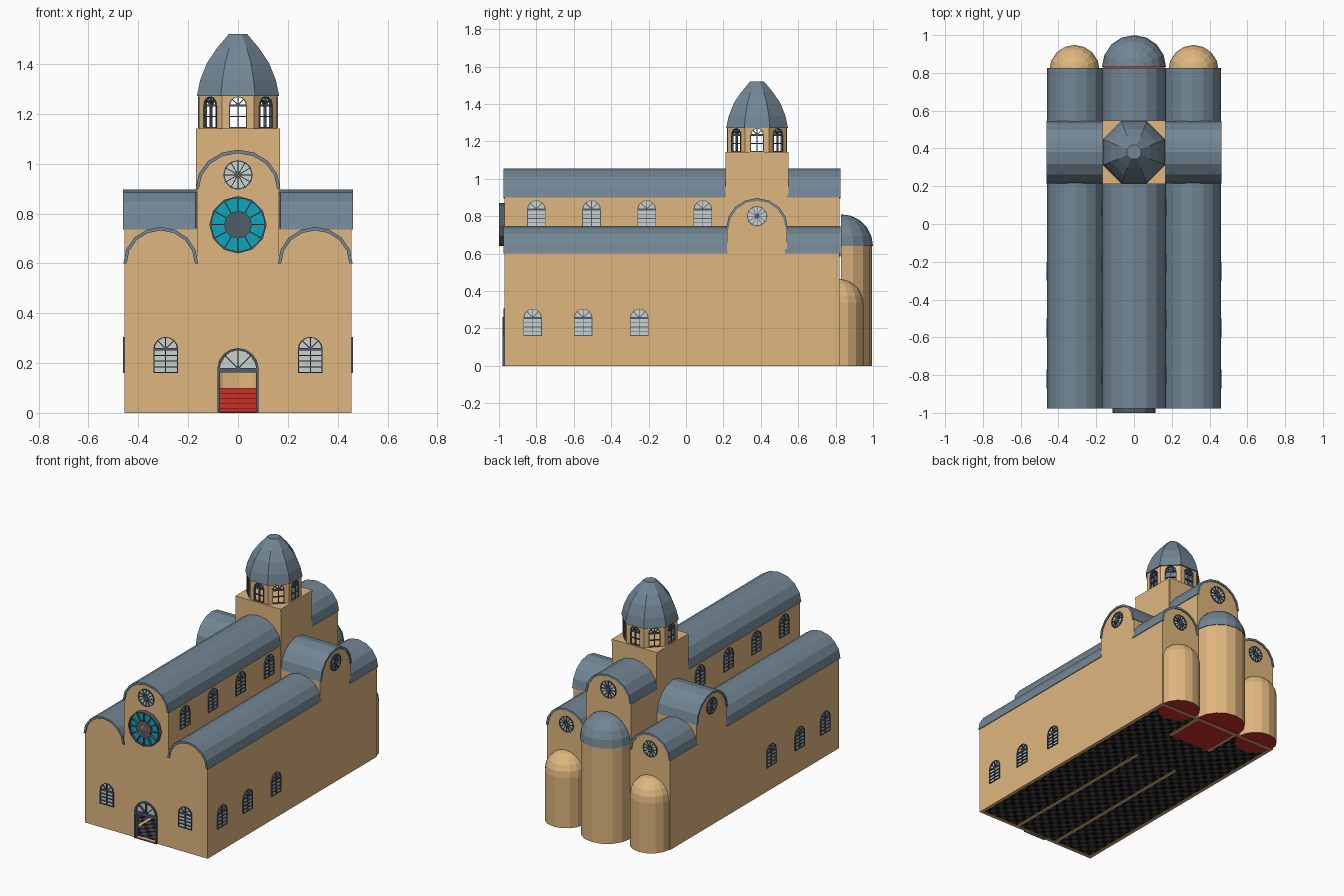
import bpy, bmesh
from math import sin, cos, asin, radians, degrees, tan
from mathutils import Matrix, Vector

if "Cube" in bpy.data.objects:
    bpy.data.objects.remove(bpy.data.objects["Cube"])


def material(name, rgb):
    m = bpy.data.materials.new(name)
    m.diffuse_color = (*rgb, 1)
    m.use_nodes = True
    m.node_tree.nodes["Principled BSDF"].inputs["Base Color"].default_value = m.diffuse_color
    return m


STONE = material("sandstone", (0.74, 0.47, 0.21))
SLATE = material("slate", (0.17, 0.24, 0.30))
LEAD = material("lead", (0.08, 0.11, 0.14))
GLASS = material("glass", (0.58, 0.64, 0.62))
TEAL = material("teal_glass", (0.005, 0.38, 0.50))
ORANGE = material("orange_glass", (0.80, 0.12, 0.02))
GOLD = material("gold_glass", (0.65, 0.50, 0.08))
RED = material("red_carpet", (0.60, 0.03, 0.02))
BLACK = material("black_tile", (0.006, 0.006, 0.006))
GREY = material("grey_tile", (0.06, 0.06, 0.06))
FRONT, BACK, SIDE = -90, 90, 0


def add(name, mesh, mats, mirror=False):
    ob = bpy.data.objects.new(name, mesh)
    bpy.context.collection.objects.link(ob)
    for m in mats:
        mesh.materials.append(m)
    if mirror:
        ob.modifiers.new("mirror", 'MIRROR').use_mirror_merge = False
    return ob


def arc(cu, cv, ru, rv, a0, a1, n):
    t = [radians(a0 + (a1 - a0) * i / n) for i in range(n + 1)]
    return [(cu + ru * cos(a), cv + rv * sin(a)) for a in t]


def rect(u0, v0, u1, v1):
    return [(u0, v0), (u1, v0), (u1, v1), (u0, v1)]


def disc(cu, cv, r, n=12):
    return arc(cu, cv, r, r, 0, 360, n)[:-1]


def arched(cu, z0, w, h):
    return [(cu - w / 2, z0), (cu + w / 2, z0)] + arc(cu, z0 + h - w / 2, w / 2, w / 2, 0, 180, 8)


def wedges(cu, cv, r0, r1, a0, a1, n, bar=0.002):
    out = []
    for i in range(n):
        s, e = a0 + (a1 - a0) * i / n, a0 + (a1 - a0) * (i + 1) / n
        o, p = degrees(asin(bar / r1)), degrees(asin(bar / r0))
        out.append(arc(cu, cv, r1, r1, s + o, e - o, 2) + arc(cu, cv, r0, r0, e - p, s + p, 1))
    return out


def panel(name, loops, ang, d, thick, mat, ctr=(0, 0), mirror=False):
    """Upright slab with holes: outline first, outer face d away from ctr, facing ang."""
    cu = bpy.data.curves.new(name, 'CURVE')
    cu.dimensions, cu.fill_mode, cu.extrude = '2D', 'BOTH', thick / 2
    for pts in loops:
        s = cu.splines.new('POLY')
        s.points.add(len(pts) - 1)
        for p, (u, v) in zip(s.points, pts):
            p.co = (u, v, 0, 1)
        s.use_cyclic_u = True
    tmp = bpy.data.objects.new("tmp", cu)
    bpy.context.collection.objects.link(tmp)
    dg = bpy.context.evaluated_depsgraph_get()
    mesh = bpy.data.meshes.new_from_object(tmp.evaluated_get(dg))
    bpy.data.objects.remove(tmp)
    a = radians(ang)
    n, u = Vector((cos(a), sin(a), 0)), Vector((-sin(a), cos(a), 0))
    m = Matrix((u, Vector((0, 0, 1)), n)).transposed().to_4x4()
    m.translation = Vector((*ctr, 0)) + n * (d - thick / 2)
    bm = bmesh.new()
    bm.from_mesh(mesh)
    bm.transform(m)
    bmesh.ops.remove_doubles(bm, verts=bm.verts, dist=1e-5)
    bmesh.ops.recalc_face_normals(bm, faces=bm.faces)
    for f in bm.faces:
        f.smooth = False
        f.material_index = 0
    bm.to_mesh(mesh)
    mesh.materials.clear()
    return add(name, mesh, [mat], mirror)


def barrel(name, c, z, r, rise, ang, d, length, mirror=False):
    outer = arc(c, z, r + .005, rise + .006, 0, 180, 8)
    inner = arc(c, z, r - .008, rise - .008, 180, 0, 8)
    panel(name, [outer + inner], ang, d, length, SLATE, mirror=mirror)


def arch_window(name, ang, d, cu, z0, w, h, ctr=(0, 0), mirror=False, rows=4, glass=True):
    spring, b = z0 + h - w / 2, .004
    out = arched(cu, z0, w, h)
    step = (spring - z0 - b) / rows
    panes = [rect(x, z0 + b + step * i, x + w / 2 - 1.5 * b, z0 + step * (i + 1))
             for i in range(rows) for x in (cu - w / 2 + b, cu + b / 2)]
    panes += wedges(cu, spring + .003, .008, w / 2 - b - .002, 0, 180, 4)
    panel(name + "_frame", [out] + panes, ang, d + .007, .014, LEAD, ctr, mirror)
    if glass:
        panel(name + "_glass", [out], ang, d - .001, .003, GLASS, ctr, mirror)


def round_window(name, ang, d, cu, cz, r, mirror=False):
    panel(name + "_frame", [disc(cu, cz, r)] + wedges(cu, cz, .014, r - .006, 0, 360, 12, .0015),
          ang, d + .006, .014, LEAD, mirror=mirror)
    panel(name + "_glass", [disc(cu, cz, r)], ang, d - .001, .003, GLASS, mirror=mirror)


def lathe(name, profile, c, n, mats, a0=0, a1=360, split=None, mirror=False):
    bm = bmesh.new()
    rings = [[bm.verts.new((c[0] + r * cos(radians(a0 + (a1 - a0) * i / n)),
                            c[1] + r * sin(radians(a0 + (a1 - a0) * i / n)), z))
              for i in range(n + 1)] for r, z in profile]
    for j in range(len(rings) - 1):
        for i in range(n):
            f = bm.faces.new((rings[j][i], rings[j][i + 1], rings[j + 1][i + 1], rings[j + 1][i]))
            f.material_index = int(split is not None and j >= split)
    bmesh.ops.remove_doubles(bm, verts=bm.verts, dist=1e-5)
    mesh = bpy.data.meshes.new(name)
    bm.to_mesh(mesh)
    return add(name, mesh, mats, mirror)


def box(name, lo, hi, mat):
    bm = bmesh.new()
    bmesh.ops.create_cube(bm, size=1)
    for v in bm.verts:
        v.co = [l + (h - l) * (k + .5) for l, h, k in zip(lo, hi, v.co)]
    mesh = bpy.data.meshes.new(name)
    bm.to_mesh(mesh)
    return add(name, mesh, [mat])


# front and back walls with three round-topped gables
gables = ([(-.455, 0), (.455, 0)] + arc(.31, .6, .145, .14, 0, 180, 8)
          + arc(0, .9, .165, .15, 0, 180, 8) + arc(-.31, .6, .145, .14, 0, 180, 8))
panel("front_wall", [gables, arched(0, .005, .15, .245), disc(0, .755, .1), disc(0, .955, .055)]
      + [arched(x, .165, .09, .135) for x in (-.29, .29)], FRONT, .97, .02, STONE)
panel("back_wall", [gables, arched(0, .005, .28, .72), disc(0, .955, .055)]
      + [disc(x, .64, .05) for x in (-.31, .31)]
      + [arched(x, .005, .2, .4) for x in (-.31, .31)], BACK, .82, .02, STONE)

# side walls with transept gable, and nave walls with arcade and clerestory
low, high = (-.82, -.55, -.25), (-.80, -.505, -.21, .09)
panel("side_wall", [[(-.97, 0), (.82, 0), (.82, .6), (.54, .6)] + arc(.38, .735, .16, .155, 0, 180, 8)
      + [(.22, .6), (-.97, .6)], disc(.38, .8, .05)] + [arched(y, .165, .09, .135) for y in low],
      SIDE, .455, .02, STONE, mirror=True)
panel("nave_wall", [rect(-.96, 0, .22, .9)] + [arched(y, .745, .09, .135) for y in high]
      + [arched(y, .005, .22, .5) for y in high], SIDE, .165, .02, STONE, mirror=True)
panel("chancel_wall", [rect(.54, 0, .81, .9), arched(.68, .005, .18, .5)],
      SIDE, .165, .02, STONE, mirror=True)
for ang, d, part in ((FRONT, -.22, "front"), (BACK, .54, "back")):
    s = 1 if ang == FRONT else -1
    panel("transept_" + part + "_wall", [rect(*sorted((s * .16, s * .445))[:1], .58,
          max(s * .16, s * .445), .74)], ang, d, .015, STONE, mirror=True)

# barrel roofs
barrel("nave_roof", 0, .9, .165, .15, FRONT, .977, 1.19)
barrel("chancel_roof", 0, .9, .165, .15, BACK, .826, .285)
barrel("aisle_roof", .31, .6, .145, .14, FRONT, .977, 1.2, True)
barrel("rear_aisle_roof", .31, .6, .145, .14, FRONT, -.53, .296, True)
barrel("transept_roof", .38, .735, .16, .155, SIDE, .462, .3, True)

# crossing tower
C = (0, .38)
for ang, z, rise in ((FRONT, .9, .14), (BACK, .9, .14), (SIDE, .735, .14)):
    panel("tower_wall", [[(-.165, z), (-.15, z)] + arc(0, z, .145, rise, 180, 0, 8)
          + [(.15, z), (.165, z), (.165, 1.14), (-.165, 1.14)]], ang, .168, .018, STONE, C, ang == SIDE)
box("tower_deck", (-.168, .212, 1.128), (.168, .548, 1.142), STONE)

# octagonal lantern and dome
half = .157 * tan(radians(22.5))
for k in range(8):
    panel("lantern_wall", [rect(-half, 1.14, half, 1.275), arched(0, 1.146, .068, .122)],
          45 * k, .157, .014, STONE, C)
    arch_window("lantern_window", 45 * k, .154, 0, 1.144, .074, .126, C, rows=2, glass=False)
k8 = 1 / cos(radians(22.5))
dome = [(.14, 1.27), (.165, 1.272), (.152, 1.335), (.124, 1.405), (.085, 1.463), (.037, 1.52), (0, 1.52)]
lathe("lantern_dome", [(r * k8, z) for r, z in dome], C, 8, [SLATE], 22.5, 382.5)

# apses
lathe("main_apse", [(.165, 0), (.165, .64), (.17, .64)] + arc(0, .64, .17, .17, 18, 90, 4),
      (0, .83), 8, [STONE, SLATE], 0, 180, split=1)
lathe("side_apse", [(.133, 0), (.133, .335)] + arc(0, .335, .133, .13, 18, 90, 4),
      (.315, .815), 8, [STONE], 0, 180, mirror=True)
lathe("side_apse_floor", [(0, .002), (.131, .002), (.131, .008), (0, .008)],
      (.315, .815), 16, [RED], mirror=True)
lathe("main_apse_floor", [(0, .002), (.163, .002), (.163, .1), (0, .1)], (0, .83), 16, [RED])

# windows
for y in low:
    arch_window("aisle_window", SIDE, .455, y, .16, .1, .145, mirror=True)
for y in high:
    arch_window("clerestory_window", SIDE, .165, y, .74, .1, .145, mirror=True)
arch_window("front_aisle_window", FRONT, .97, .29, .16, .1, .145, mirror=True)
round_window("front_round_window", FRONT, .97, 0, .955, .06)
round_window("back_round_window", BACK, .82, 0, .955, .06)
round_window("back_aisle_round_window", BACK, .82, -.31, .64, .055, True)
round_window("transept_round_window", SIDE, .455, .38, .8, .055, True)

# large rose window
panel("rose_frame", [disc(0, .755, .115)] + wedges(0, .755, .055, .106, 0, 360, 12), FRONT, 1.0, .035, LEAD)
panel("rose_glass", [disc(0, .755, .112)], FRONT, .985, .01, TEAL)
panel("rose_petals", [disc(0, .755, .054)] + wedges(0, .755, .026, .042, 0, 360, 8), FRONT, 1.0, .01, ORANGE)
panel("rose_centre", [disc(0, .755, .022)], FRONT, 1.0, .012, GOLD)

# doorway with fanlight
panel("door_frame", [arched(0, 0, .165, .26), rect(-.073, .004, .073, .163)]
      + wedges(0, .178, .01, .073, 0, 180, 4), FRONT, .98, .03, LEAD)
panel("door_fanlight", [arc(0, .168, .075, .083, 0, 180, 8)], FRONT, .965, .004, GLASS)

# chequered floor
bm = bmesh.new()
bmesh.ops.create_grid(bm, x_segments=24, y_segments=47, size=1,
                      matrix=Matrix.Translation((0, -.075, .004)) @ Matrix.Diagonal((.45, .89, 1, 1)))
for f in bm.faces:
    c = f.calc_center_median()
    f.material_index = (int((c.x + .45) / .0375) + int((c.y + .965) * 47 / 1.78)) % 2
mesh = bpy.data.meshes.new("tiled_floor")
bm.to_mesh(mesh)
add("tiled_floor", mesh, [BLACK, GREY])

# red chancel platform and steps
box("chancel_platform", (-.145, .54, .001), (.145, .83, .1), RED)
for i in range(4):
    box("chancel_step", (-.145, .38 + .04 * i, .006), (.145, .54, .02 * (i + 1)), RED)
